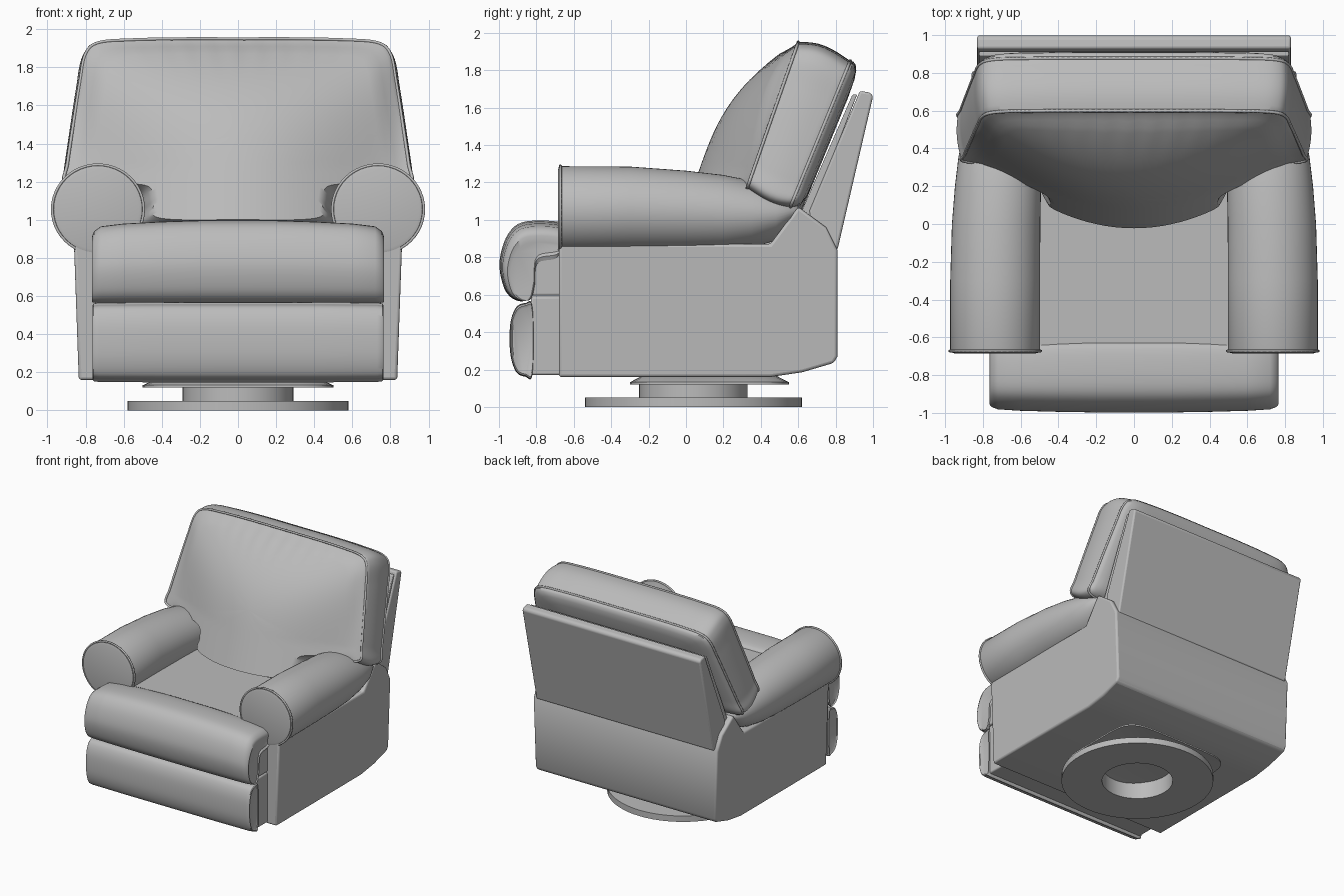
import bpy, bmesh, math
from mathutils import Vector

cube = bpy.data.objects.get("Cube")
if cube:
    bpy.data.objects.remove(cube, do_unlink=True)

GREY = (0.5, 0.5, 0.5, 1)
fabric = bpy.data.materials.new("grey_upholstery")
fabric.use_nodes = True
fabric.diffuse_color = GREY
fabric.node_tree.nodes["Principled BSDF"].inputs["Base Color"].default_value = GREY


def finish(name, bm, bevel=0, segments=3):
    """Turn a bmesh into a smooth-shaded object, optionally bevelled."""
    bmesh.ops.recalc_face_normals(bm, faces=bm.faces)
    mesh = bpy.data.meshes.new(name)
    bm.to_mesh(mesh)
    bm.free()
    mesh.materials.append(fabric)
    ob = bpy.data.objects.new(name, mesh)
    bpy.context.collection.objects.link(ob)
    if bevel:
        mod = ob.modifiers.new("soft_edges", 'BEVEL')
        mod.width, mod.segments = bevel, segments
        mod.limit_method, mod.angle_limit = 'ANGLE', math.radians(35)
    bpy.ops.object.select_all(action='DESELECT')
    ob.select_set(True)
    bpy.context.view_layer.objects.active = ob
    bpy.ops.object.shade_smooth_by_angle(angle=math.radians(42))
    return ob


def loft(name, rings, caps=True, closed=False):
    """Skin a list of equally long point rings."""
    bm = bmesh.new()
    rows = [[bm.verts.new(p) for p in ring] for ring in rings]
    n = len(rows[0])
    pairs = list(zip(rows, rows[1:])) + ([(rows[-1], rows[0])] if closed else [])
    for a, b in pairs:
        for i in range(n):
            j = (i + 1) % n
            bm.faces.new((a[i], a[j], b[j], b[i]))
    if caps and not closed:
        bm.faces.new(rows[0])
        bm.faces.new(rows[-1])
    return finish(name, bm)


def extrude_profile(name, profile, half_width, bevel, taper=0):
    """Extrude a (y, z) profile across x; taper narrows the bottom."""
    bm = bmesh.new()
    rows = []
    for side in (-1, 1):
        rows.append([bm.verts.new((side * (half_width - taper * (1 - min(z, 1))), y, z))
                     for y, z in profile])
    n = len(profile)
    for i in range(n):
        j = (i + 1) % n
        bm.faces.new((rows[0][i], rows[0][j], rows[1][j], rows[1][i]))
    for row in rows:
        bm.faces.new(row)
    return finish(name, bm, bevel)


def box(name, x, y, z, bevel):
    profile = [(y[0], z[0]), (y[1], z[0]), (y[1], z[1]), (y[0], z[1])]
    return extrude_profile(name, profile, x, bevel)


def smooth_loop(points, count):
    """Closed Catmull-Rom curve through 2D points."""
    n, out = len(points), []
    for k in range(count):
        u = k * n / count
        i, t = int(u), u % 1
        a, b, c, d = (Vector(points[(i + o) % n]) for o in (-1, 0, 1, 2))
        out.append(b + 0.5 * t * (c - a + t * (2 * a - 5 * b + 4 * c - d
                                               + t * (3 * (b - c) + d - a))))
    return out


def piping(name, points, radius=0.008):
    """Welt cord following a closed loop of points."""
    curve = bpy.data.curves.new(name, 'CURVE')
    curve.dimensions = '3D'
    curve.bevel_depth, curve.bevel_resolution = radius, 1
    spline = curve.splines.new('POLY')
    spline.points.add(len(points) - 1)
    for sp, p in zip(spline.points, points):
        sp.co = (*p, 1)
    spline.use_cyclic_u = True
    curve.materials.append(fabric)
    ob = bpy.data.objects.new(name, curve)
    bpy.context.collection.objects.link(ob)
    bpy.ops.object.select_all(action='DESELECT')
    ob.select_set(True)
    bpy.context.view_layer.objects.active = ob
    bpy.ops.object.convert(target='MESH')


# Swivel base: ring foot with hollow column, and mounting plate
def circle(r, z, y=0.04, n=64):
    return [(r * math.cos(2 * math.pi * k / n), y + r * math.sin(2 * math.pi * k / n), z)
            for k in range(n)]


foot = [(0.27, 0), (0.58, 0), (0.58, 0.05), (0.29, 0.05), (0.29, 0.14), (0.27, 0.14)]
loft("swivel_base", [circle(r, z) for r, z in foot], closed=True)


def plate_ring(grow, z):
    ring = []
    for k in range(64):
        c, s = math.cos(k * math.pi / 32), math.sin(k * math.pi / 32)
        r = (c ** 6 + s ** 6) ** (-1 / 6)
        ring.append((0.5 * grow * r * c, 0.125 + 0.425 * grow * r * s, z))
    return ring


loft("mounting_plate", [plate_ring(0.6, 0.14), plate_ring(1, 0.12),
                        plate_ring(1, 0.132), plate_ring(0.85, 0.165)])

# Main body with a raised rear and a chamfered rear bottom
extrude_profile("body", [(-0.68, 0.16), (0.45, 0.16), (0.62, 0.185), (0.79, 0.235),
                         (0.81, 0.27), (0.81, 0.84), (0.75, 0.96), (0.6, 1.07),
                         (0.45, 0.87), (-0.68, 0.87)], 0.865, 0.015, 0.035)
box("seat", 0.6, (-0.85, 0.5), (0.6, 0.965), 0.03)

# Reclining back shell and its thin inner liner
extrude_profile("back_shell", [(0.68, 0.84), (0.81, 0.84), (1.0, 1.66), (0.985, 1.68),
                               (0.93, 1.69), (0.66, 1.05)], 0.83, 0.012)
extrude_profile("back_liner", [(0.63, 1.0), (0.655, 1.0), (0.915, 1.67),
                               (0.89, 1.67), (0.62, 1.05)], 0.82, 0.006)

# Rolled arms, tapering into the rear of the body: y, cx, cz, rx, rz
ARM = [(-0.685, 0.735, 1.055, 0.215, 0.212), (-0.68, 0.735, 1.055, 0.232, 0.228),
       (-0.665, 0.735, 1.055, 0.238, 0.232), (-0.3, 0.735, 1.055, 0.238, 0.23),
       (0, 0.73, 1.045, 0.234, 0.218), (0.2, 0.72, 1.035, 0.228, 0.205),
       (0.35, 0.71, 1.03, 0.22, 0.18), (0.48, 0.705, 1.03, 0.2, 0.14),
       (0.56, 0.7, 1.04, 0.17, 0.08), (0.6, 0.7, 1.05, 0.13, 0.03)]


def arm_ring(side, y, cx, cz, rx, rz, n=48):
    return [(side * (cx + rx * math.cos(2 * math.pi * k / n)), y,
             cz + rz * math.sin(2 * math.pi * k / n)) for k in range(n)]


for side, word in ((1, "left"), (-1, "right")):
    loft(word + "_arm", [arm_ring(side, *row) for row in ARM])
    piping(word + "_arm_piping", arm_ring(side, -0.672, 0.735, 1.055, 0.24, 0.234))


# Footrest: two backing boxes and two padded cushions
box("upper_footrest_box", 0.75, (-0.83, -0.66), (0.595, 0.85), 0.012)
box("lower_footrest_box", 0.75, (-0.83, -0.66), (0.17, 0.59), 0.012)


def pad(name, profile, anchor, ends):
    """Cushion lofted across x, shrinking towards an anchor at its ends."""
    loop = smooth_loop(profile, 64)
    anchor = Vector(anchor)
    stations = [(-x, s) for x, s in ends] + [(x, s) for x, s in reversed(ends)]
    loft(name, [[(x, *(anchor + (p - anchor) * s)) for p in loop] for x, s in stations])


pad("upper_footrest_pad",
    [(-0.64, 0.98), (-0.85, 0.995), (-0.95, 0.93), (-0.998, 0.78), (-0.975, 0.64),
     (-0.92, 0.575), (-0.85, 0.575), (-0.82, 0.68), (-0.8, 0.84), (-0.66, 0.88)],
    (-0.78, 0.58),
    [(0.755, 0.72), (0.765, 0.8), (0.755, 0.86), (0.72, 0.92), (0.6, 0.955),
     (0.4, 0.98), (0.2, 0.995)])
pad("lower_footrest_pad",
    [(-0.82, 0.53), (-0.86, 0.555), (-0.91, 0.53), (-0.94, 0.44), (-0.94, 0.29),
     (-0.91, 0.19), (-0.86, 0.162), (-0.82, 0.18)],
    (-0.83, 0.36),
    [(0.755, 0.86), (0.763, 0.93), (0.758, 0.97), (0.73, 0.99), (0.4, 1)])

# Backrest cushion: T-shaped outline, domed front, boxed side, puffed rear
half = [(0.3, 1.95), (0.55, 1.945), (0.73, 1.93), (0.8, 1.87), (0.83, 1.72), (0.865, 1.5),
        (0.895, 1.3), (0.905, 1.19), (0.75, 1.16), (0.54, 1.14), (0.5, 1.05), (0.47, 0.95)]
outline = smooth_loop([(0, 1.95)] + half + [(0, 0.94)] + [(-x, z) for x, z in half[::-1]], 240)
MID = 1.45


def front_point(p, s):
    x, z = p.x * s, MID + (p.y - MID) * s
    t = min(max((z - 1.27) / 0.68, 0), 1)
    edge = min(1, (1 - s) / 0.12) ** 0.5
    spread = max(0, 1 - (x / 0.9) ** 2) ** (1.6 - t)
    dome = 0.29 * (1 - t ** 3) * spread * edge
    gather = 0.008 * math.sin(50 * x) * edge * max(0, (z - 1.78) / 0.17) * max(0, 1 - abs(x) / 0.7)
    return (x, 0.33 + (z - 1.18) * 0.35 - dome + gather, z)


def rear_point(p, s):
    x, z = p.x * s * 1.02, MID - 0.1 + (p.y - MID) * s
    return (x, 0.55 + (z - 1.05) * 0.41 + 0.07 * (1 - s ** 8) ** 0.5, z)


def side_point(p, f):
    a, b = Vector(front_point(p, 1)), Vector(rear_point(p, 1))
    q, puff = a.lerp(b, f), math.sin(math.pi * f)
    return (q.x * (1 + 0.015 * puff), q.y, q.z + 0.07 * puff * (q.z - MID))


fronts = [0.02, 0.1, 0.2, 0.3, 0.4, 0.5, 0.6, 0.7, 0.78, 0.84, 0.88, 0.92, 0.95, 0.975, 0.99, 1]
rings = [[front_point(p, s) for p in outline] for s in fronts]
rings += [[side_point(p, f / 8) for p in outline] for f in range(1, 8)]
rings += [[rear_point(p, s) for p in outline] for s in (1, 0.99, 0.96, 0.9, 0.8, 0.6, 0.3, 0.05)]
loft("backrest_cushion", rings)
piping("backrest_front_piping", [front_point(p, 1) for p in outline], 0.009)
piping("backrest_rear_piping", [rear_point(p, 1) for p in outline], 0.009)
